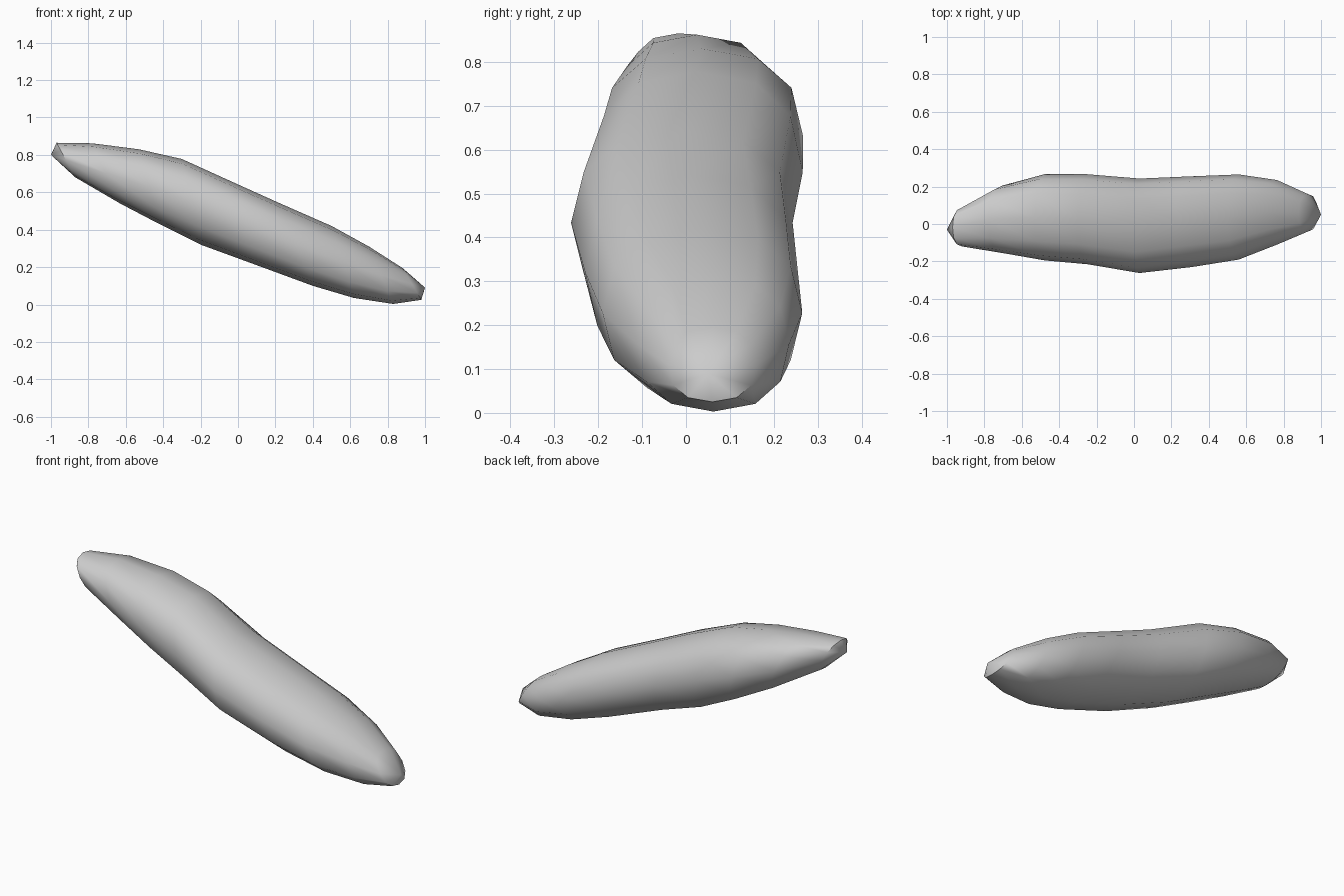
import bpy, bmesh
from math import sin, cos, pi, radians, copysign

if "Cube" in bpy.data.objects:
    bpy.data.objects.remove(bpy.data.objects["Cube"])

SIDES = 12
# cross-sections: top x, top z, bottom x, bottom z, min y, max y
RINGS = [
    (-0.97, 0.865, -0.87, 0.68, -0.12, 0.085),
    (-0.78, 0.862, -0.63, 0.54, -0.155, 0.205),
    (-0.53, 0.83, -0.42, 0.43, -0.195, 0.267),
    (-0.30, 0.778, -0.20, 0.32, -0.215, 0.266),
    (0.00, 0.642, 0.06, 0.225, -0.262, 0.243),
    (0.22, 0.543, 0.40, 0.10, -0.23, 0.255),
    (0.50, 0.42, 0.62, 0.035, -0.19, 0.265),
    (0.70, 0.31, 0.83, 0.003, -0.11, 0.235),
    (0.88, 0.195, 0.98, 0.025, -0.04, 0.16),
]
TIPS = [(-1.0, -0.03, 0.80), (1.0, 0.05, 0.09)]


def soft(v, e=0.85):
    return copysign(abs(v) ** e, v)


bm = bmesh.new()

# slanted oval rings along the body
loops = []
for xt, zt, xb, zb, y0, y1 in RINGS:
    loop = []
    for i in range(SIDES):
        a = 2 * pi * i / SIDES
        c, s = soft(cos(a)), soft(sin(a))
        loop.append(bm.verts.new(((xt + xb) / 2 + (xt - xb) / 2 * s,
                                  (y0 + y1) / 2 + (y1 - y0) / 2 * c,
                                  (zt + zb) / 2 + (zt - zb) / 2 * s)))
    loops.append(loop)

# skin between the rings
for a, b in zip(loops, loops[1:]):
    for i in range(SIDES):
        j = (i + 1) % SIDES
        bm.faces.new((a[i], a[j], b[j], b[i]))

# blunt tips
for tip, loop in zip(TIPS, (loops[0], loops[-1])):
    v = bm.verts.new(tip)
    for i in range(SIDES):
        bm.faces.new((v, loop[i], loop[(i + 1) % SIDES]))

bmesh.ops.recalc_face_normals(bm, faces=bm.faces)
mesh = bpy.data.meshes.new("curved_body")
bm.to_mesh(mesh)
bm.free()
body = bpy.data.objects.new("curved_body", mesh)
bpy.context.collection.objects.link(body)
bpy.context.view_layer.objects.active = body
body.select_set(True)
bpy.ops.object.shade_smooth_by_angle(angle=radians(50))
